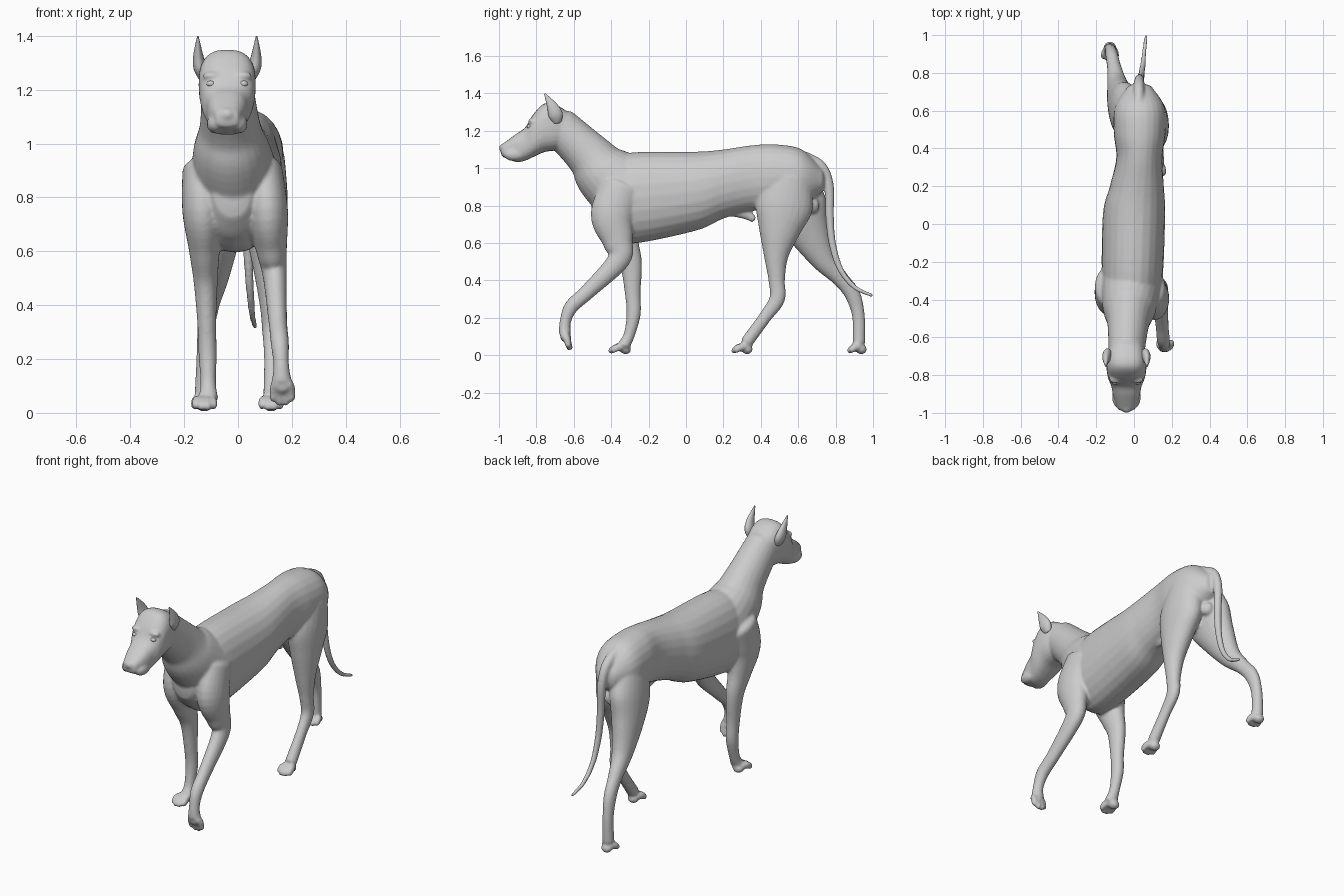
import bpy, bmesh, math
from mathutils import Vector

if "Cube" in bpy.data.objects:
    bpy.data.objects.remove(bpy.data.objects["Cube"])

HEAD_X = -.04
skin = []

def spline(rows, steps=6):
    """Catmull-Rom through rows of equal length."""
    P = [rows[0]] + list(rows) + [rows[-1]]
    out = []
    for i in range(1, len(P) - 2):
        for k in range(steps):
            t = k / steps
            out.append([0.5 * (2*b + (c-a)*t + (2*a-5*b+4*c-d)*t*t + (3*b-a-3*c+d)*t**3)
                        for a, b, c, d in zip(P[i-1], P[i], P[i+1], P[i+2])])
    return out + [list(rows[-1])]

def loft(name, rows, flat=False, power=2.0, cap=0.5, sides=24):
    """Tube through rows of (x, y, z, half width, half depth) with rounded ends."""
    pts = spline(rows)
    pos = [Vector(p[:3]) for p in pts]
    rings = []
    for i, p in enumerate(pts):
        t = (pos[min(i+1, len(pos)-1)] - pos[max(i-1, 0)]).normalized()
        if flat:
            t = Vector((0, 1, 0))
        rings.append((pos[i], t, max(p[3], .002), max(p[4], .002)))
    def dome(ring, sign):
        c, t, a, b = ring
        return [(c + t * sign * cap * min(a, b) * math.sin(q), t, a*math.cos(q), b*math.cos(q))
                for q in (0.5, 0.95, 1.35)]
    rings = dome(rings[0], -1)[::-1] + rings + dome(rings[-1], 1)
    bm = bmesh.new()
    loops = []
    for c, t, a, b in rings:
        n = t.cross(Vector((1, 0, 0))).normalized()
        side = n.cross(t).normalized()
        loop = []
        for k in range(sides):
            w = math.tau * k / sides
            u, v = (math.copysign(abs(f(w)) ** (2/power), f(w)) for f in (math.cos, math.sin))
            loop.append(bm.verts.new(c + side*a*u + n*b*v))
        loops.append(loop)
    for A, B in zip(loops, loops[1:]):
        for k in range(sides):
            bm.faces.new((A[k], A[(k+1) % sides], B[(k+1) % sides], B[k]))
    bm.faces.new(loops[0])
    bm.faces.new(loops[-1])
    bmesh.ops.recalc_face_normals(bm, faces=bm.faces)
    me = bpy.data.meshes.new(name)
    bm.to_mesh(me)
    bm.free()
    me.shade_smooth()
    ob = bpy.data.objects.new(name, me)
    bpy.context.collection.objects.link(ob)
    return ob

def slices(name, rows, **kw):
    """Loft of upright slices (y, x, top, bottom, half width)."""
    skin.append(loft(name, [(x, y, (t+b)/2, w, (t-b)/2) for y, x, t, b, w in rows], flat=True, **kw))

def ball(name, loc, scale):
    bpy.ops.mesh.primitive_uv_sphere_add(segments=24, ring_count=14, location=loc)
    ob = bpy.context.object
    ob.name = name
    ob.scale = scale
    bpy.ops.object.transform_apply(location=True, rotation=True, scale=True)
    bpy.ops.object.shade_smooth()
    return ob

def limb(name, x0, x1, path, radii):
    """Leg along a side-view (y, z) path; x eases from hip or shoulder to foot."""
    n = len(path) - 1
    skin.append(loft(name, [(x0 + (x1-x0)*math.sin(math.pi/2*i/n), y, z, *r)
                            for i, ((y, z), r) in enumerate(zip(path, radii))]))

def paw(x, y, z, dy, dz):
    """Four toes and a pad reaching (dy, dz) from the knuckle."""
    skin.append(ball("pad", (x, y + .012, z - .014), (.032, .03, .026)))
    for i in (-1.5, -.5, .5, 1.5):
        k = 1 if abs(i) < 1 else .78
        skin.append(loft("toe", [
            (x + i*.015, y, z, .016, .02),
            (x + i*.021, y + dy*.55*k, z + dz*.35*k + .003, .016, .021),
            (x + i*.023, y + dy*k, z + dz*k, .014, .017)], sides=12, cap=1))

# torso
slices("torso", [
    (-.485, -.02, .95, .71, .08), (-.42, -.02, 1.03, .64, .13), (-.30, -.01, 1.083, .595, .16),
    (.05, 0, 1.088, .665, .165), (.20, .015, 1.10, .73, .143), (.35, .028, 1.122, .77, .122),
    (.48, .03, 1.127, .78, .137), (.62, .03, 1.10, .80, .132), (.725, .03, 1.0, .87, .065)],
    power=2.15, cap=.25)

# neck
skin.append(loft("neck", [
    (-.01, -.30, .86, .165, .20), (-.025, -.44, .975, .142, .162),
    (-.03, -.52, 1.07, .112, .125), (HEAD_X, -.68, 1.225, .095, .105)]))

# head and muzzle (front to back), nose, brows and lips
slices("head", [(y, HEAD_X, t, b, w) for y, t, b, w in (
    (-.98, 1.13, 1.06, .045), (-.91, 1.182, 1.033, .07), (-.86, 1.218, 1.04, .08),
    (-.815, 1.29, 1.06, .098), (-.76, 1.345, 1.085, .106), (-.70, 1.342, 1.095, .103),
    (-.63, 1.30, 1.11, .085))], power=2.6, cap=.3)
skin.append(ball("nose", (HEAD_X, -.977, 1.108), (.028, .023, .024)))
for s in (-1, 1):
    skin.append(ball("brow", (HEAD_X + s*.058, -.822, 1.252), (.034, .022, .016)))
    skin.append(ball("lip", (HEAD_X + s*.042, -.915, 1.073), (.034, .06, .036)))

# front legs: shoulder, upper arm, elbow, forearm, wrist, pastern
front_r = [(.07, .11), (.076, .115), (.058, .082), (.045, .06), (.035, .042), (.034, .038),
           (.029, .03), (.037, .033)]
limb("front_leg_left", -.137, -.11, [(-.33, .90), (-.37, .75), (-.335, .61), (-.295, .49),
     (-.285, .33), (-.28, .22), (-.303, .11), (-.33, .055)], front_r)
limb("front_leg_right", .095, .162, [(-.34, .90), (-.395, .75), (-.365, .61), (-.36, .51),
     (-.52, .345), (-.612, .26), (-.645, .18), (-.648, .12)], front_r)

# hind legs: hip, thigh, knee, shin, hock, pastern
hind_r = [(.085, .12), (.088, .153), (.076, .113), (.055, .066), (.038, .044), (.033, .042),
          (.029, .034), (.033, .034)]
limb("hind_leg_right", .088, .127, [(.56, .95), (.525, .80), (.50, .67), (.482, .53),
     (.485, .40), (.487, .30), (.42, .20), (.325, .07)], hind_r)
limb("hind_leg_left", -.02, -.128, [(.57, .95), (.60, .80), (.655, .66), (.735, .51),
     (.825, .41), (.89, .325), (.922, .21), (.925, .07)], hind_r)

# paws
paw(-.124, -.335, .045, -.067, -.022)
paw(.165, -.655, .11, .033, -.072)
paw(.123, .315, .045, -.06, -.022)
paw(-.127, .925, .045, -.05, -.022)

# tail, tapering to the tip
tail = [(.64, 1.055), (.725, 1.005), (.765, .90), (.768, .75), (.782, .60), (.825, .46),
        (.90, .365), (.992, .32)]
skin.append(loft("tail", [(.025 + .038*(i/7)**2, y, z, .031 - .0031*i, .033 - .0033*i)
                          for i, (y, z) in enumerate(tail)], cap=1))

# belly and groin details
skin.append(loft("belly_sheath", [(.03, .22, .765, .02, .02), (.03, .31, .757, .024, .028),
                                  (.03, .362, .728, .018, .02)]))
skin.append(ball("groin", (.03, .675, .80), (.034, .038, .042)))

# fuse everything into one smooth hide
bpy.ops.object.select_all(action='DESELECT')
for ob in skin:
    ob.select_set(True)
hide = skin[0]
bpy.context.view_layer.objects.active = hide
bpy.ops.object.join()
hide.name = "dog_body"
remesh = hide.modifiers.new("fuse", 'REMESH')
remesh.mode = 'VOXEL'
remesh.voxel_size = .0075
remesh.use_smooth_shade = True
soft = hide.modifiers.new("soften", 'SMOOTH')
soft.factor = .5
soft.iterations = 7
for m in ("fuse", "soften"):
    bpy.ops.object.modifier_apply(modifier=m)
bpy.ops.object.shade_smooth()

# pricked ears and eyes
for s, label in ((-1, "left"), (1, "right")):
    loft("ear_" + label, [(HEAD_X + s*dx, y, z, a, b) for dx, y, z, a, b in (
        (.092, -.69, 1.25, .018, .026), (.102, -.697, 1.285, .024, .038),
        (.108, -.715, 1.33, .018, .029), (.109, -.755, 1.398, .003, .004))], cap=.6)
    ball("eye_" + label, (HEAD_X + s*.06, -.836, 1.222), (.017, .015, .012))
